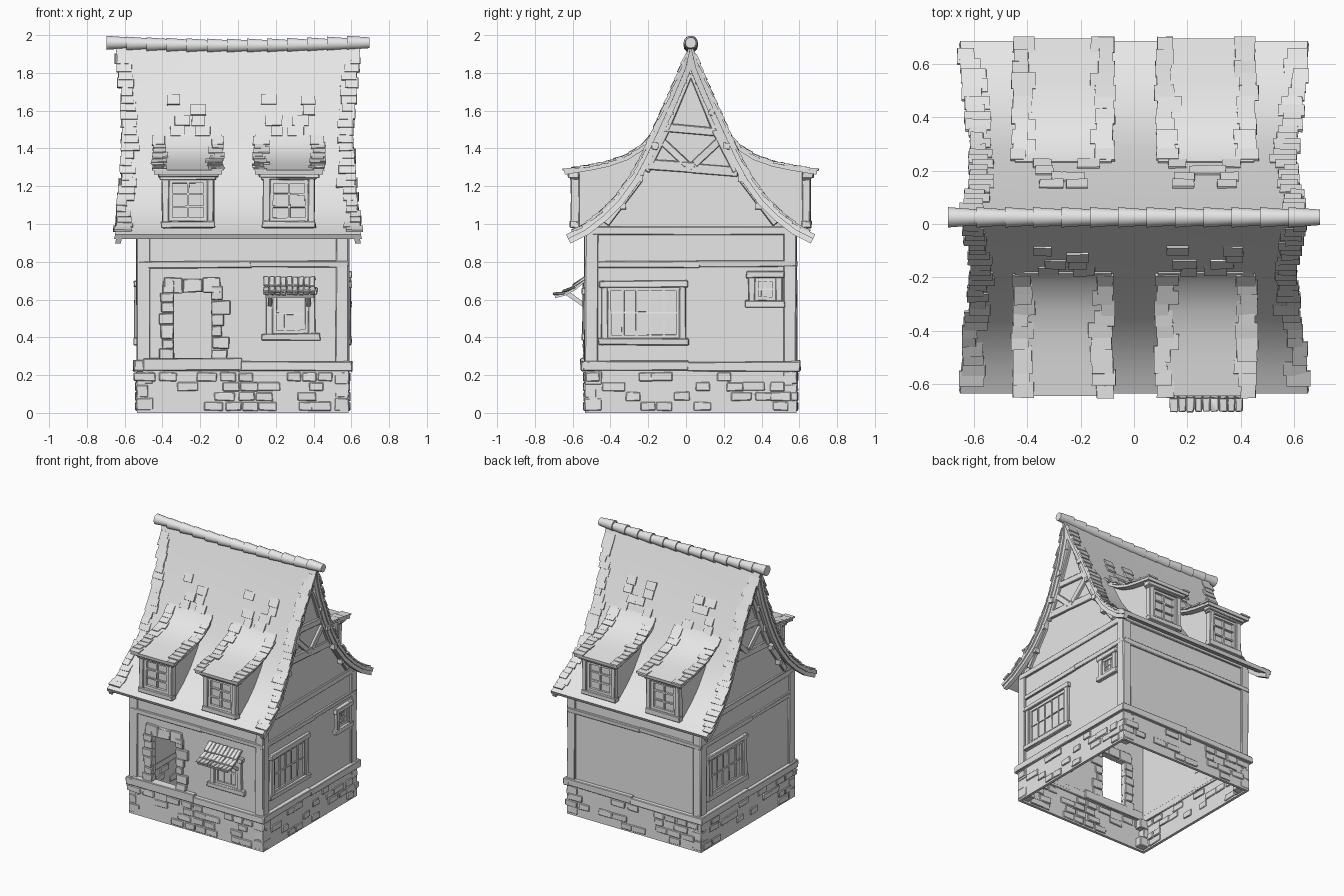
import bpy, bmesh, math, random
from mathutils import Matrix, Vector

random.seed(4)
if "Cube" in bpy.data.objects:
    bpy.data.objects.remove(bpy.data.objects["Cube"])

C = 0.025                 # centre of the walls in x and y
H = 0.55                  # half width of the walls
parts = {}
rnd = random.uniform


def part(name):
    if name not in parts:
        parts[name] = bmesh.new()
    return parts[name]


def box(name, centre, size, frame=Matrix(), wobble=0.004):
    """Slightly uneven block; frame places it in a local space."""
    m = frame @ Matrix.Translation(centre) @ Matrix.Diagonal((*size, 1))
    for v in bmesh.ops.create_cube(part(name), size=1, matrix=m)["verts"]:
        v.co += Vector([rnd(-wobble, wobble) for _ in range(3)])


def span(name, lo, hi, wobble=0.004):
    lo, hi = Vector(lo), Vector(hi)
    box(name, (lo + hi) / 2, hi - lo, wobble=wobble)


def beam(name, a, b, depth, height, frame=Matrix()):
    a, b = Vector(a), Vector(b)
    rot = (b - a).to_track_quat('X', 'Z').to_matrix().to_4x4()
    box(name, (0, 0, 0), ((b - a).length, depth, height),
        frame @ Matrix.Translation((a + b) / 2) @ rot, .003)


def sweep(name, loop, steps, place=lambda u, y, z: (u, y, z)):
    """Carry a closed (y, z) outline across x; caps pair both ends of the outline."""
    bm = part(name)
    rings = [[bm.verts.new(place(u, y, z)) for y, z in loop] for u in steps]
    n = len(loop)
    for r, s in zip(rings, rings[1:]):
        for i in range(n):
            bm.faces.new((r[i], r[(i + 1) % n], s[(i + 1) % n], s[i]))
    for r in (rings[0], rings[-1]):
        for i in range((n - 1) // 2):
            ids = dict.fromkeys((i, i + 1, n - 2 - i, n - 1 - i))
            bm.faces.new([r[k] for k in ids])


def thicken(path, t, drop=0.0):
    """Closed strip under an open (y, z) path that runs towards +y."""
    def lowered(i, t):
        (y, z), a, b = path[i], path[max(i - 1, 0)], path[min(i + 1, len(path) - 1)]
        d = Vector((b[0] - a[0], b[1] - a[1])).normalized()
        y2 = y + d.y * t
        return (C if (y - C) * (y2 - C) < 0 else y2), z - d.x * t
    ids = range(len(path))
    return [lowered(i, drop) for i in ids] + [lowered(i, drop + t) for i in reversed(ids)]


def height(table, d):
    for (a, za), (b, zb) in zip(table, table[1:]):
        if d <= b:
            break
    return za + (zb - za) * (d - a) / (b - a)


ROOF = [(0, 1.96), (.05, 1.835), (.115, 1.68), (.2, 1.49), (.26, 1.36),
        (.32, 1.25), (.4, 1.14), (.48, 1.06), (.57, .99), (.66, .945)]
DORMER = [(.21, 1.475), (.25, 1.42), (.345, 1.36), (.44, 1.327), (.53, 1.308), (.67, 1.285)]


def half(z):
    return 0.605 + 0.045 * ((z - 1.45) / 0.5) ** 2


def roof_place(u, y, z):
    return u * half(z), y, z - 0.02 * (1 - u * u) * max(0, z - 0.95)


def tile(table, x, d, s, w):
    """Thin shingle lying on the roof slope, lower edge lifted."""
    dz = (height(table, d + .015) - height(table, d - .015)) / .03
    rot = Matrix.Rotation(math.atan(s * dz) + s * 0.1, 4, 'X')
    at = Matrix.Translation((x, C + s * d, height(table, d) + .001))
    box("roof_tiles", (0, 0, 0), (w, .06, .011), at @ rot, .002)
    return .046 / math.sqrt(1 + dz * dz)


# Main roof with its flared, pinched outline, and rake boards
slope = [(C - d, z) for d, z in ROOF[:0:-1]] + [(C + d, z) for d, z in ROOF]
sweep("main_roof", thicken(slope, .026), [i / 8 - 1 for i in range(17)], roof_place)
for e in (-1, 1):
    sweep("rake_boards", thicken(slope, .042, .012), [e * .94, e * .985], roof_place)

# Ridge tiles, tapered and overlapping
N = 13
for i in range(N):
    x = -0.69 + (i + .5) * 1.38 / N
    m = Matrix.Translation((x, C, 1.962 - .018 * (1 - (x / .69) ** 2))) @ Matrix.Rotation(math.pi / 2, 4, 'Y')
    bmesh.ops.create_cone(part("ridge_tiles"), cap_ends=True, segments=14, radius1=.038,
                          radius2=.029, depth=1.38 / N + .012, matrix=m)

# Shingles along the rakes and scattered patches
for s in (-1, 1):
    for e in (-1, 1):
        d = .035
        while d < .64:
            w = rnd(.05, .1)
            d += tile(ROOF, e * (half(height(ROOF, d)) + rnd(.0, .018) - w / 2), d, s, w)
    for cx in (-.25, .27):
        for d in (.125, .15, .175, .2):
            for k in (-1, 1):
                if random.random() < .8:
                    tile(ROOF, cx + k * rnd(.02, .11), d, s, rnd(.06, .09))

# Stone base: four thin slabs with raised bricks
TURNS = [Matrix.Translation((C, C, 0)) @ Matrix.Rotation(k * math.pi / 2, 4, 'Z') for k in range(4)]
for f in TURNS:
    box("stone_base", (0, -H, .12), (2 * H + .02, .02, .24), f, 0)
    for row in range(4):
        x = -H + (.03 if row % 2 else .06)
        while x < H - .04:
            w = rnd(.07, .12)
            if random.random() < .5:
                box("bricks", (x, -H, .035 + row * .052), (w, .036, .046), f, .003)
            x += w + .008
    for row in range(3):
        w = .09 - .03 * (row % 2)
        box("bricks", (-H - .012 + w / 2, -H + .025, .045 + row * .07), (w, .075, .066), f, .003)

# Gable walls shaped to the roof; front wall left open at the door; back wall
gable = [(C - H, .24)] + [(C - d, height(ROOF, d) - .035) for d in (.55, .48, .4, .32, .26, .2, .115, .05)]
gable += [(2 * C - y, z) for y, z in gable[::-1]]
for e in (-1, 1):
    sweep("gable_walls", gable, [C + e * (H - .02), C + e * H])
DOOR = (-.34, -.14, .28, .64)
F = C - H
span("front_wall", (C - H, F, .24), (DOOR[0], F + .02, .98), 0)
span("front_wall", (DOOR[1], F, .24), (C + H, F + .02, .98), 0)
span("front_wall", (DOOR[0], F, DOOR[3]), (DOOR[1], F + .02, .98), 0)
span("back_wall", (C - H, C + H - .02, .24), (C + H, C + H, .98), 0)

# Timber frame on every side
for k, f in enumerate(TURNS):
    for e in (-1, 1):
        box("corner_posts", (e * (H - .025), -H, .6), (.065, .024, .72), f)
    box("sill_beams", (.28, -H - .005, .245), (.6, .05, .05), f)
    box("sill_beams", (-.29, -H - .005, .25), (.56, .05, .055), f)
    box("wall_beams", (-.25, -H, .785), (.6, .028, .036), f)
    box("wall_beams", (.3, -H, .79), (.52, .028, .034), f)
    box("wall_beams", (0, -H, .965), (2 * H, .028, .045), f)
    if k % 2:
        # Gable truss: collars, rafters, braces and purlin ends
        y = -H - .002
        name = "gable_timbers"
        beam(name, (-.24, y, 1.315), (.02, y, 1.3), .03, .055, f)
        beam(name, (0, y, 1.295), (.25, y, 1.275), .03, .05, f)
        beam(name, (-.16, y, 1.515), (.15, y, 1.485), .03, .045, f)
        for e in (-1, 1):
            beam(name, (e * .01, y, 1.8), (e * .13, y, 1.5), .03, .04, f)
            beam(name, (e * .13, y, 1.5), (e * .24, y, 1.28), .03, .04, f)
            beam(name, (e * .02, y, 1.315), (e * .15, y, 1.44), .03, .04, f)
            beam(name, (e * .27, y, 1.24), (e * .45, y, 1.0), .03, .04, f)
            for d in (.04, .11, .19, .27, .36):
                box("purlin_ends", (e * d, -H - .01, height(ROOF, d) - .1), (.034, .05, .034), f)


def window(f, w, h, cols, rows, sill=.03):
    """Timber window; local x runs across and -y points outwards."""
    for e in (-1, 1):
        box("window_frames", (e * (w / 2 - .018), -.012, 0), (.036, .045, h), f)
        box("window_frames", (0, -.014, e * (h / 2 - .018)), (w + (sill if e < 0 else .02), .05, .036), f)
        box("window_sashes", (e * (w / 2 - .045), -.008, 0), (.018, .03, h - .07), f, .002)
        box("window_sashes", (0, -.008, e * (h / 2 - .045)), (w - .07, .03, .018), f, .002)
    box("window_panes", (0, 0, 0), (w - .06, .008, h - .06), f, 0)
    for i in range(1, cols):
        box("window_bars", ((i / cols - .5) * (w - .09), -.008, 0), (.012, .02, h - .08), f, .002)
    for i in range(1, rows):
        box("window_bars", (0, -.008, (i / rows - .5) * (h - .09)), (w - .08, .02, .01), f, .002)


def wall_spot(turn, x, z):
    return TURNS[turn] @ Matrix.Translation((x, -H + .012, z))


window(wall_spot(0, .255, .525), .26, .28, 3, 2, .05)
window(wall_spot(1, -.25, .53), .45, .34, 5, 2)
window(wall_spot(1, .395, .655), .18, .19, 3, 2)
window(wall_spot(3, -.25, .53), .45, .34, 5, 2)

# Dormers, two on each slope
for s in (-1, 1):
    path = sorted((C + s * d, z) for d, z in DORMER)
    cheek = [(.23, 1.43), (.25, 1.4), (.345, 1.345), (.45, 1.31), (.595, 1.28)]
    cheek += [(d, height(ROOF, d) - .015) for d in (.595, .5, .4, .32, .23)]
    for cx in (-.265, .27):
        sweep("dormer_walls", [(C + s * d, z) for d, z in cheek], [cx - .13, cx + .13])
        sweep("dormer_roofs", thicken(path, .024), [cx - .18, cx, cx + .18])
        f = Matrix.Translation((cx, C + s * .6, 1.125))
        if s > 0:
            f = f @ Matrix.Rotation(math.pi, 4, 'Z')
        window(f, .275, .29, 2, 3, .01)
        box("dormer_lintels", (0, -.02, .137), (.32, .06, .034), f)
        for e in (-1, 1):
            d = .235
            while d < .65:
                w = rnd(.05, .09)
                d += tile(DORMER, cx + e * (rnd(.182, .197) - w / 2), d, s, w)

# Door surround of stacked stones, and the step
for x0, e in ((DOOR[0], -1), (DOOR[1], 1)):
    z = .28
    while z < .64:
        h, w = rnd(.05, .08), rnd(.05, .1)
        box("door_stones", (x0 + e * w / 2, F + .005, z + h / 2), (w, .05, h - .003))
        z += h
for i in range(3):
    box("door_stones", (-.34 + i * .1, F + .005, .675), (.097, .05, rnd(.065, .085)))
span("door_step", (-.5, F - .035, .225), (.02, F + .03, .29))

# Tiled awning over the front window, on two brackets
AWNING = [(-.695, .62), (-.645, .632), (-.59, .662), (-.53, .715)]
sweep("awning_base", thicken(AWNING, .012), [.145, .4])
for (y0, z0), (y1, z1) in zip(AWNING, AWNING[1:]):
    for i in range(9):
        x = .15 + i * .0305
        beam("awning_tiles", (x, y0 - .008, z0 + .01), (x, y1, z1 + .003), .03, .012)
for x in (.17, .375):
    beam("awning_brackets", (x, F, .56), (x, -.63, .635), .02, .02)
    beam("awning_brackets", (x, F - .01, .54), (x, F - .01, .71), .02, .02)

# Finish: soften hewn edges, one plain colour, sharp edges kept
mat = bpy.data.materials.new("plain_grey")
mat.use_nodes = True
grey = (.8, .8, .8, 1)
mat.diffuse_color = grey
mat.node_tree.nodes["Principled BSDF"].inputs["Base Color"].default_value = grey
HEWN = ("bricks", "door_stones", "door_step", "corner_posts", "sill_beams", "wall_beams",
        "gable_timbers", "window_frames", "dormer_lintels", "awning_tiles")
bpy.ops.object.select_all(action='DESELECT')
for name, bm in parts.items():
    bmesh.ops.recalc_face_normals(bm, faces=bm.faces[:])
    if name in HEWN:
        bmesh.ops.bevel(bm, geom=bm.edges[:], offset=.004, segments=1, affect='EDGES', clamp_overlap=True)
    mesh = bpy.data.meshes.new(name)
    bm.to_mesh(mesh)
    bm.free()
    mesh.materials.append(mat)
    ob = bpy.data.objects.new(name, mesh)
    bpy.context.collection.objects.link(ob)
    ob.select_set(True)
    bpy.context.view_layer.objects.active = ob
bpy.ops.object.shade_smooth_by_angle(angle=math.radians(35))
